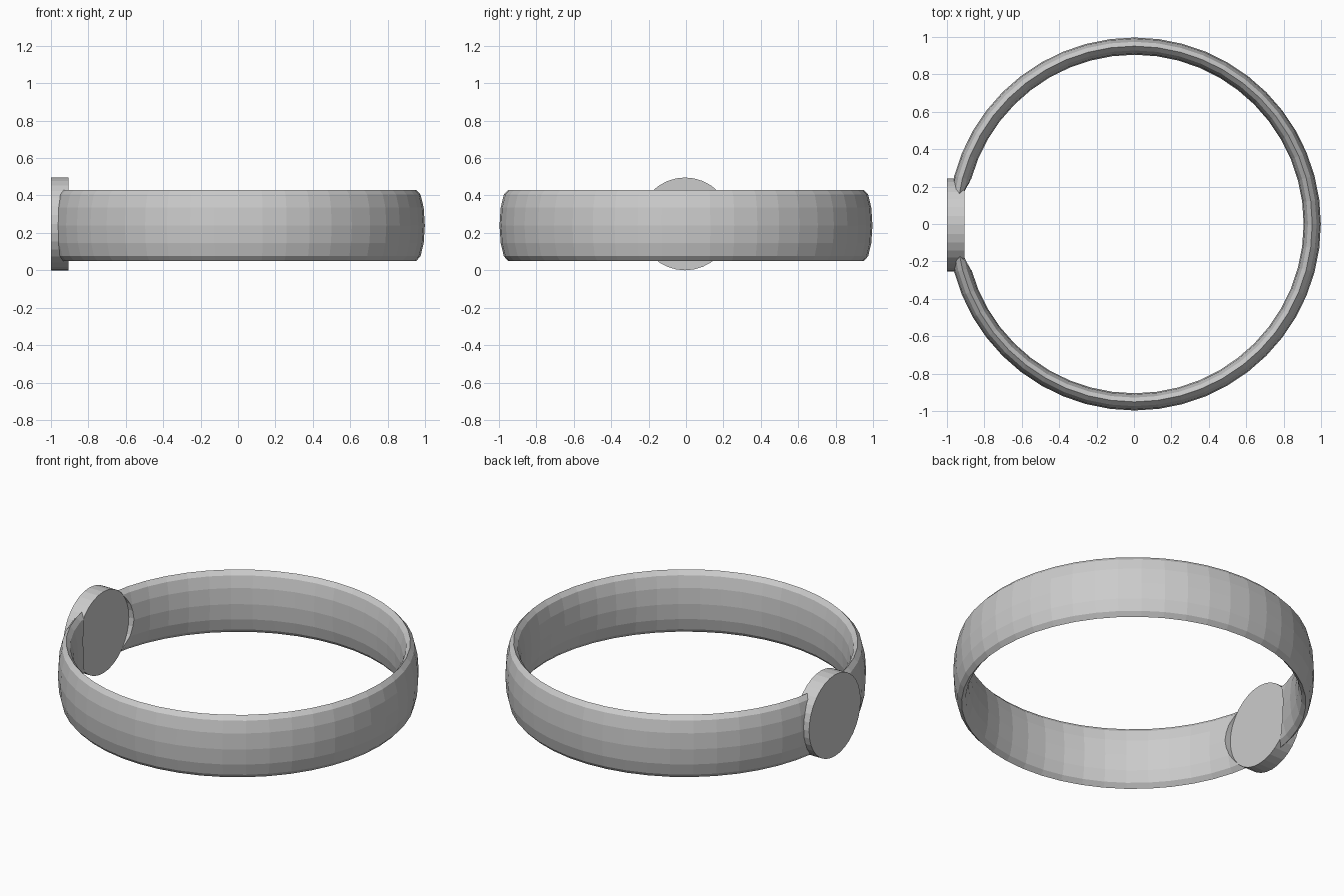
import bpy
from math import pi

if "Cube" in bpy.data.objects:
    bpy.data.objects.remove(bpy.data.objects["Cube"])

BAND_Z = 0.24      # mid height of the band
DISC_Y, DISC_Z = -0.005, 0.248


def x_cylinder(name, radius, x0, x1):
    """Flat-shaded cylinder lying along x at the disc position."""
    bpy.ops.mesh.primitive_cylinder_add(
        vertices=32, radius=radius, depth=x1 - x0,
        location=((x0 + x1) / 2, DISC_Y, DISC_Z), rotation=(0, pi / 2, 0))
    ob = bpy.context.object
    ob.name = name
    return ob


# Band: thin torus stretched into a tall oval section
bpy.ops.mesh.primitive_torus_add(
    major_segments=48, minor_segments=12,
    major_radius=0.951, minor_radius=0.046, location=(0.002, 0, BAND_Z))
band = bpy.context.object
band.name = "ring_band"
band.scale = (1, 1, 0.19 / 0.046)
bpy.ops.object.transform_apply(location=False, rotation=False, scale=True)

# Round face plate set into the band
x_cylinder("face_disc", 0.248, -1.0, -0.905)

# Clear the band where the plate sits so its inner face stays flat
cutter = x_cylinder("disc_cutter", 0.246, -1.1, -0.7)
cut = band.modifiers.new("disc_gap", 'BOOLEAN')
cut.operation = 'DIFFERENCE'
cut.solver = 'EXACT'
cut.object = cutter
bpy.context.view_layer.objects.active = band
bpy.ops.object.modifier_apply(modifier=cut.name)
bpy.data.objects.remove(cutter, do_unlink=True)
